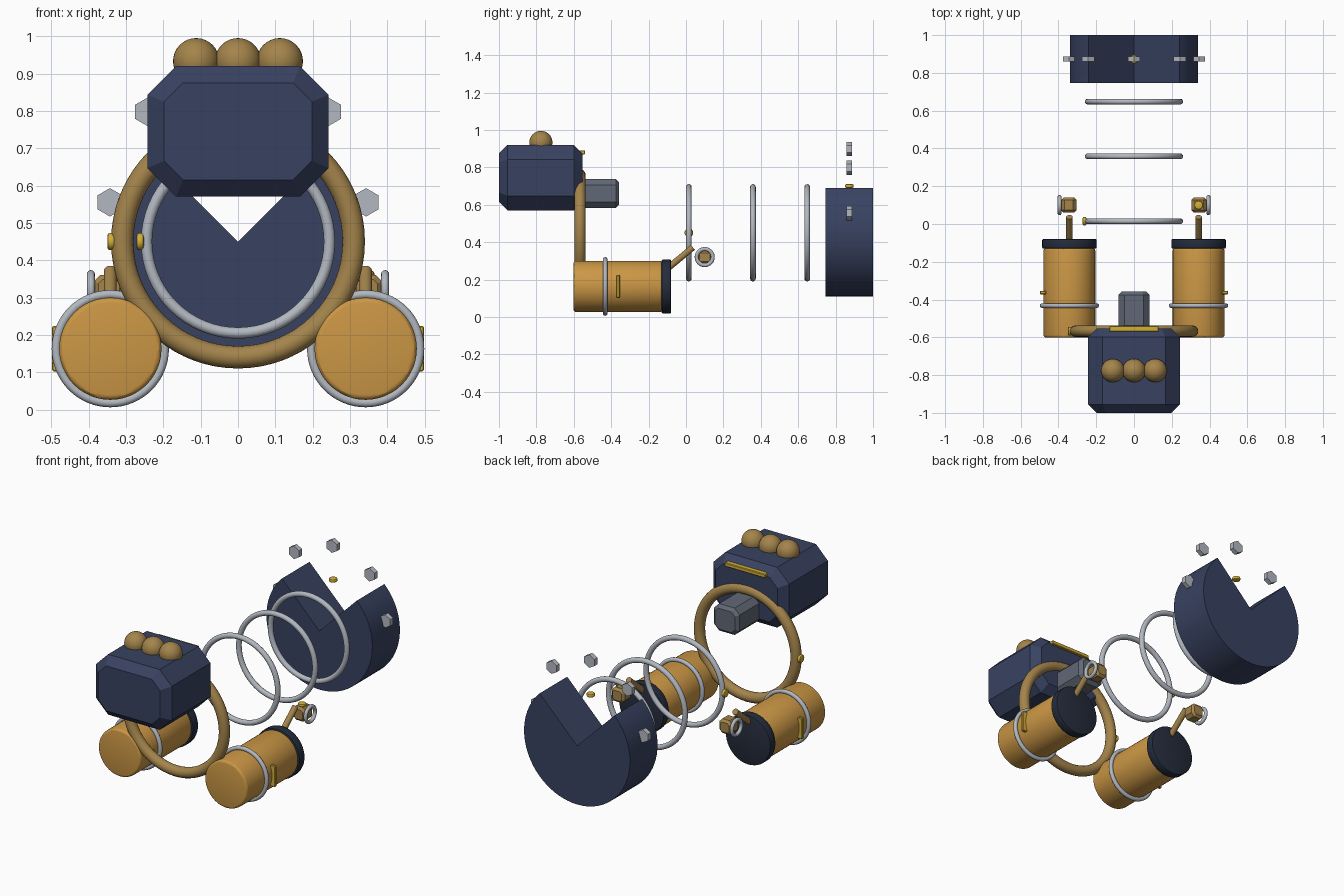
import bpy, bmesh
from math import sin, cos, pi, radians
from mathutils import Vector

if "Cube" in bpy.data.objects:
    bpy.data.objects.remove(bpy.data.objects["Cube"])


def material(name, r, g, b):
    m = bpy.data.materials.new(name)
    m.diffuse_color = (r, g, b, 1)
    m.use_nodes = True
    m.node_tree.nodes["Principled BSDF"].inputs["Base Color"].default_value = m.diffuse_color
    return m


NAVY = material("navy", 0.04, 0.055, 0.12)
DARK = material("dark", 0.018, 0.025, 0.045)
BRASS = material("brass", 0.60, 0.31, 0.06)
BRONZE = material("bronze", 0.37, 0.23, 0.07)
GOLD = material("gold", 0.65, 0.43, 0.04)
SILVER = material("silver", 0.45, 0.48, 0.53)
STEEL = material("steel", 0.12, 0.14, 0.18)


def circle(r, n=48, start=0.0, sweep=2 * pi):
    return [(r * cos(start + sweep * i / n), r * sin(start + sweep * i / n)) for i in range(n)]


def octagon(w, h, c):
    # rectangle of half sizes w, h with its corners cut by c
    return [(w, c - h), (w, h - c), (w - c, h), (c - w, h),
            (-w, h - c), (-w, c - h), (c - w, -h), (w - c, -h)]


def finish(obj, name, mat, smooth):
    obj.name = name
    obj.data.name = name
    obj.data.materials.append(mat)
    if smooth:
        bpy.ops.object.select_all(action='DESELECT')
        obj.select_set(True)
        bpy.context.view_layer.objects.active = obj
        bpy.ops.object.shade_smooth_by_angle(angle=radians(30))
    return obj


def prism(name, pts, length, loc, mat, bevel=0.0, rot=(0, 0, 0), segs=1, smooth=False):
    # outline in x-z extruded along y about loc, cap rims bevelled
    bm = bmesh.new()
    rings = [[bm.verts.new((x, y, z)) for x, z in pts] for y in (-length / 2, length / 2)]
    caps = [bm.faces.new(rings[0]), bm.faces.new(rings[1][::-1])]
    n = len(pts)
    for i in range(n):
        j = (i + 1) % n
        bm.faces.new((rings[0][j], rings[0][i], rings[1][i], rings[1][j]))
    bmesh.ops.recalc_face_normals(bm, faces=bm.faces)
    if bevel:
        rims = list({e for f in caps for e in f.edges})
        bmesh.ops.bevel(bm, geom=rims, offset=bevel, offset_type='OFFSET',
                        segments=segs, profile=0.5, affect='EDGES')
    me = bpy.data.meshes.new(name)
    bm.to_mesh(me)
    bm.free()
    obj = bpy.data.objects.new(name, me)
    bpy.context.collection.objects.link(obj)
    obj.location = loc
    obj.rotation_euler = rot
    return finish(obj, name, mat, smooth)


def ring(name, major, minor, loc, mat, rot=(pi / 2, 0, 0)):
    bpy.ops.mesh.primitive_torus_add(major_radius=major, minor_radius=minor, major_segments=64,
                                     minor_segments=16, location=loc, rotation=rot)
    return finish(bpy.context.object, name, mat, True)


def stud(name, loc, rot):
    # small rounded gold button
    return prism(name, circle(0.023, 20), 0.02, loc, GOLD, 0.007, rot, 2, True)


ALONG_X, ALONG_Z = (0, 0, pi / 2), (pi / 2, 0, 0)
CZ = 0.45

# rear disc with a quarter wedge missing at the top
arc = circle(0.34, 54, radians(135), radians(270)) + [(0.34 * cos(pi / 4), 0.34 * sin(pi / 4))]
prism("rear_disc", [(0, 0)] + arc, 0.253, (0, 0.873, CZ), NAVY, smooth=True)

# hexagonal nuts in an arch over the disc
for i in range(5):
    a = i * pi / 4
    prism(f"hex_nut_{i + 1}", circle(0.038, 6, pi / 2), 0.028,
          (0.343 * cos(a), 0.873, 0.555 + 0.343 * sin(a)), SILVER)
stud("disc_stud", (0, 0.873, 0.70), ALONG_Z)

# row of thin rings and the large front ring
for i, y in enumerate((0.015, 0.358, 0.648)):
    ring(f"thin_ring_{i + 1}", 0.245, 0.015, (0, y, CZ), SILVER)
stud("thin_ring_stud", (-0.262, 0.015, CZ), ALONG_X)
ring("front_ring", 0.31, 0.03, (0, -0.567, CZ), BRONZE)
stud("front_ring_stud", (-0.34, -0.567, CZ), ALONG_X)

# head block with balls on top, rear stub and trim bar
prism("head_block", octagon(0.243, 0.175, 0.077), 0.445, (0, -0.777, 0.745), NAVY, 0.045)
for i, x in enumerate((-0.112, 0, 0.112)):
    bpy.ops.mesh.primitive_uv_sphere_add(segments=32, ring_count=16, radius=0.062,
                                         location=(x, -0.776, 0.933))
    finish(bpy.context.object, f"top_ball_{i + 1}", BRONZE, True)
prism("rear_stub", octagon(0.082, 0.078, 0.032), 0.24, (0, -0.477, 0.66), STEEL, 0.018)
prism("trim_bar", octagon(0.13, 0.011, 0.003), 0.03, (0, -0.555, 0.88), GOLD, 0.003)

# left and right canisters with cap, band, side strip, rod and end block
for s, side in ((-1, "left"), (1, "right")):
    x, z = s * 0.342, 0.163
    prism(f"{side}_canister", circle(0.137), 0.475, (x, -0.364, z), BRASS, 0.014, segs=3, smooth=True)
    prism(f"{side}_cap", circle(0.144), 0.05, (x, -0.105, z), DARK, 0.006, segs=2, smooth=True)
    ring(f"{side}_band", 0.145, 0.012, (x, -0.432, z), SILVER)
    prism(f"{side}_side_strip", octagon(0.016, 0.061, 0.004), 0.018,
          (s * 0.482, -0.363, z), GOLD, 0.003)
    a, b = Vector((x, -0.11, 0.25)), Vector((x, 0.037, 0.372))
    bpy.ops.mesh.primitive_cylinder_add(vertices=24, radius=0.017, depth=(b - a).length,
                                        location=(a + b) / 2,
                                        rotation=(b - a).to_track_quat('Z', 'Y').to_euler())
    finish(bpy.context.object, f"{side}_rod", BRONZE, True)
    prism(f"{side}_end_block", octagon(0.041, 0.041, 0.018), 0.08,
          (s * 0.345, 0.1, 0.32), BRONZE, 0.013)
    ring(f"{side}_end_ring", 0.043, 0.0105, (s * 0.394, 0.1, 0.32), SILVER, (0, pi / 2, 0))
stud("right_block_stud", (0.342, 0.1, 0.362), ALONG_Z)
